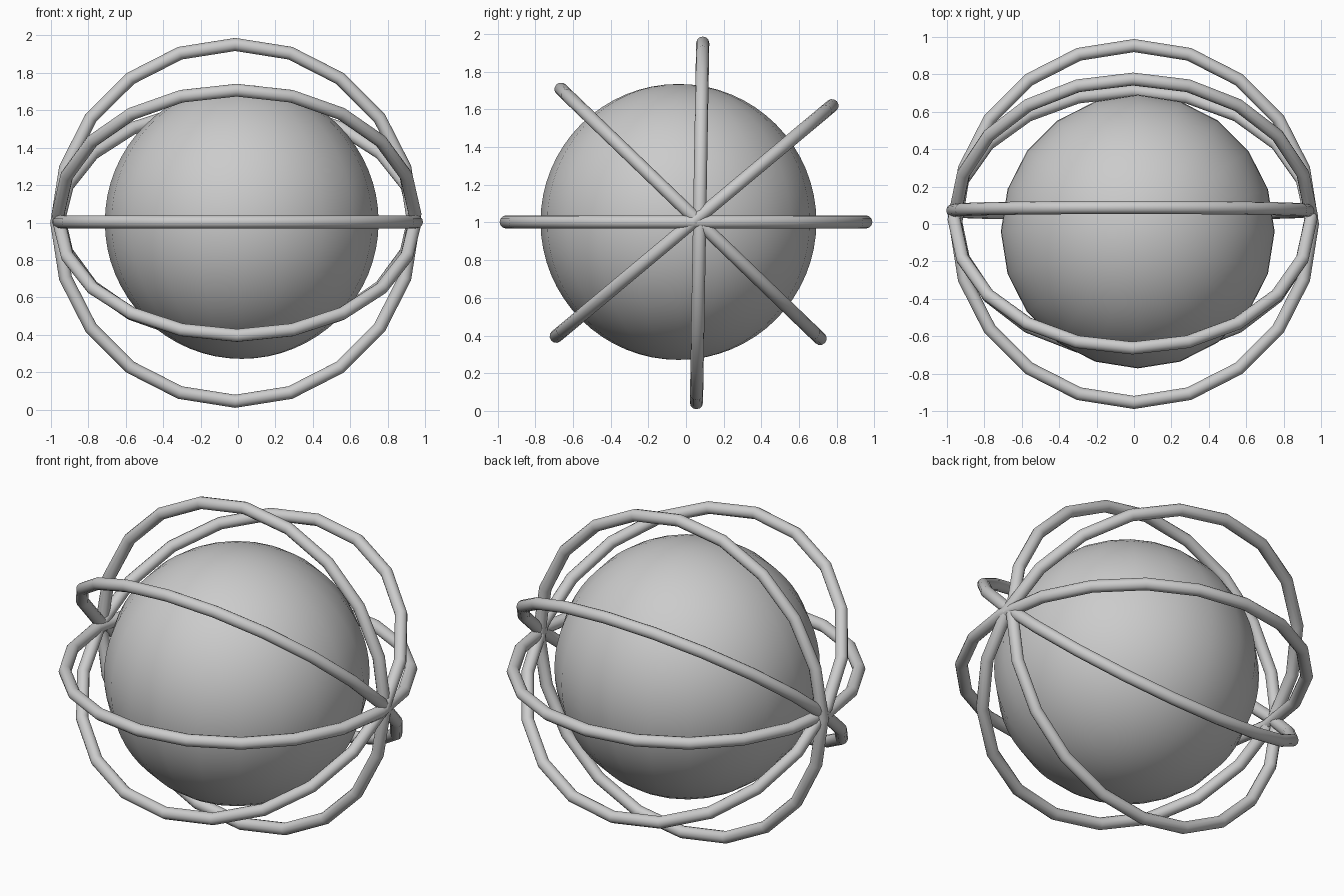
import bpy
from math import radians

default = bpy.data.objects.get("Cube")
if default:
    bpy.data.objects.remove(default, do_unlink=True)

# Single grey material
grey = bpy.data.materials.new("plain grey")
grey.use_nodes = True
GREY = (0.6, 0.6, 0.6, 1)
grey.diffuse_color = GREY
grey.node_tree.nodes["Principled BSDF"].inputs["Base Color"].default_value = GREY


def finish(name):
    obj = bpy.context.object
    obj.name = name
    obj.data.materials.append(grey)
    bpy.ops.object.shade_smooth()
    return obj


# Central ball
bpy.ops.mesh.primitive_uv_sphere_add(segments=20, ring_count=32, radius=0.732,
                                     location=(0.02, -0.04, 1.003))
finish("ball")

# Hoops sharing a left-right axis: name, centre, tilt about x in degrees
hoops = [
    ("level_hoop", (0.0, 0.0, 1.003), 0),
    ("rising_hoop", (-0.005, 0.043, 1.008), 39.9),
    ("upright_hoop", (-0.015, 0.072, 0.998), 89),
    ("falling_hoop", (-0.008, 0.024, 1.046), 136.1),
]
for name, centre, tilt in hoops:
    bpy.ops.mesh.primitive_torus_add(major_segments=20, minor_segments=12,
                                     major_radius=0.954, minor_radius=0.035,
                                     location=centre,
                                     rotation=(radians(tilt), 0, 0))
    finish(name)
